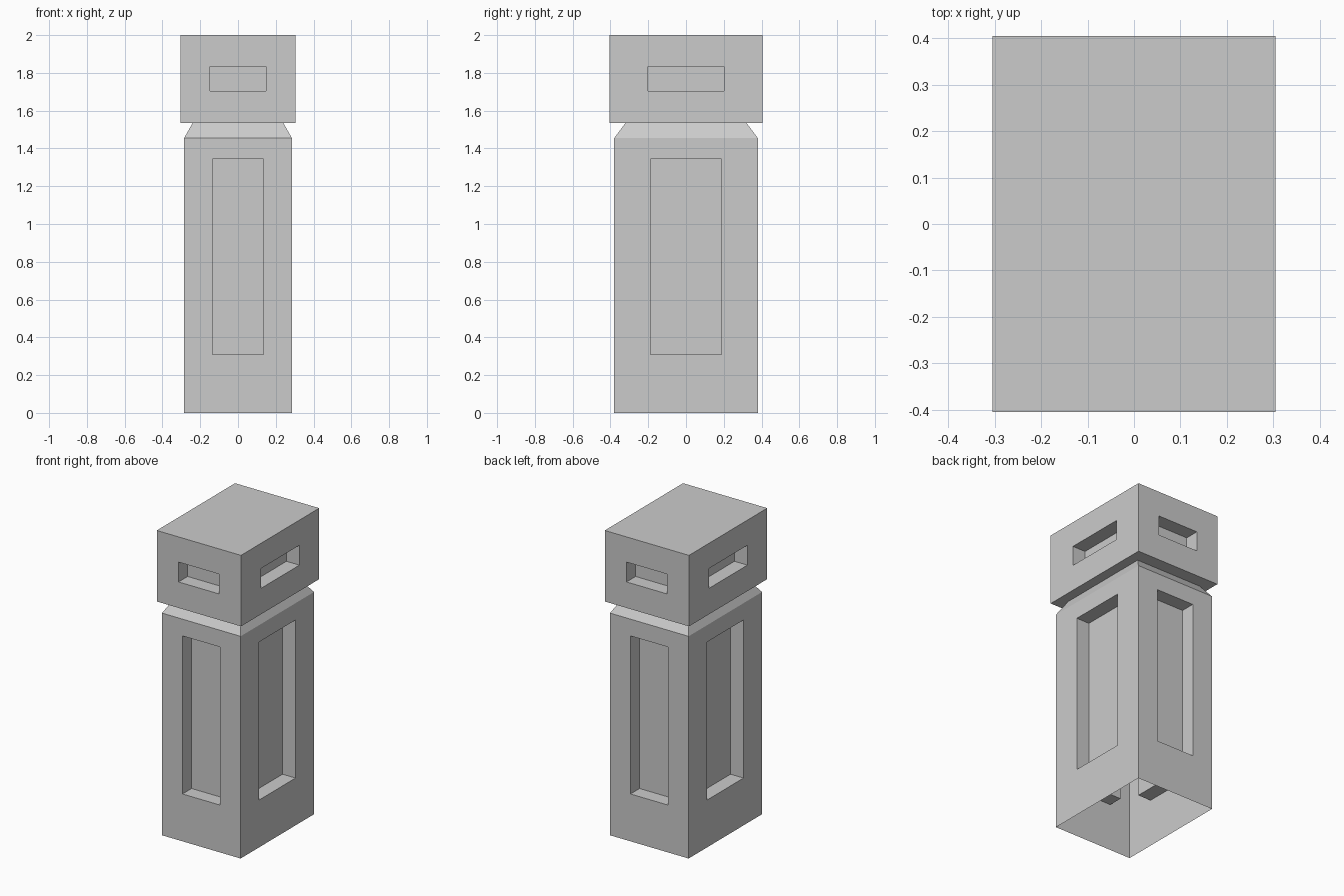
import bpy
import bmesh
from mathutils import Vector

cube = bpy.data.objects.get("Cube")
if cube:
    bpy.data.objects.remove(cube, do_unlink=True)

stone = bpy.data.materials.new("grey_stone")
stone.use_nodes = True
colour = (0.6, 0.6, 0.6, 1)
stone.diffuse_color = colour
stone.node_tree.nodes["Principled BSDF"].inputs["Base Color"].default_value = colour

RECESS = 0.094
BODY = (0.285, 0.38)
NECK = (0.24, 0.32)
HEAD = (0.305, 0.405)
SHOULDER, HEAD_BASE, TOP = 1.455, 1.535, 2.0


def loft(bm, rings, cap=False):
    """Join successive four-point rings with quads, optionally closing the last."""
    loops = [[bm.verts.new(p) for p in ring] for ring in rings]
    for a, b in zip(loops, loops[1:]):
        for i in range(4):
            j = (i + 1) % 4
            bm.faces.new((a[i], a[j], b[j], b[i]))
    if cap:
        bm.faces.new(loops[-1])


def level(half, z):
    x, y = half
    return [(-x, -y, z), (x, -y, z), (x, y, z), (-x, y, z)]


def recessed_walls(bm, half, z0, z1, opening, low, high):
    """Four outer walls, each with a rectangular niche sunk into it."""
    up = Vector((0, 0, 1))
    for axis in (0, 1):
        for sign in (-1, 1):
            normal = Vector((0, 0, 0))
            normal[axis] = sign
            side = up.cross(normal)

            def ring(w, a, b, depth=0):
                base = normal * (half[axis] - depth)
                return [base + side * u + up * z
                        for u, z in ((-w, a), (w, a), (w, b), (-w, b))]

            w = opening[1 - axis]
            loft(bm, [ring(half[1 - axis], z0, z1), ring(w, low, high),
                      ring(w, low, high, RECESS)], cap=True)


def finish(name, bm):
    bmesh.ops.remove_doubles(bm, verts=bm.verts, dist=0.0001)
    mesh = bpy.data.meshes.new(name)
    bm.to_mesh(mesh)
    bm.free()
    mesh.materials.append(stone)
    bpy.context.collection.objects.link(bpy.data.objects.new(name, mesh))


# Hollow pillar body, open underneath
bm = bmesh.new()
recessed_walls(bm, BODY, 0, SHOULDER, (0.136, 0.188), 0.31, 1.345)
finish("pillar_body", bm)

# Sloping neck
bm = bmesh.new()
loft(bm, [level(BODY, SHOULDER), level(NECK, HEAD_BASE)])
finish("sloped_neck", bm)

# Overhanging head with underside rim and flat top
bm = bmesh.new()
loft(bm, [level(NECK, HEAD_BASE), level(HEAD, HEAD_BASE)])
recessed_walls(bm, HEAD, HEAD_BASE, TOP, (0.147, 0.2), 1.705, 1.835)
loft(bm, [level(HEAD, TOP)], cap=True)
finish("pillar_head", bm)
